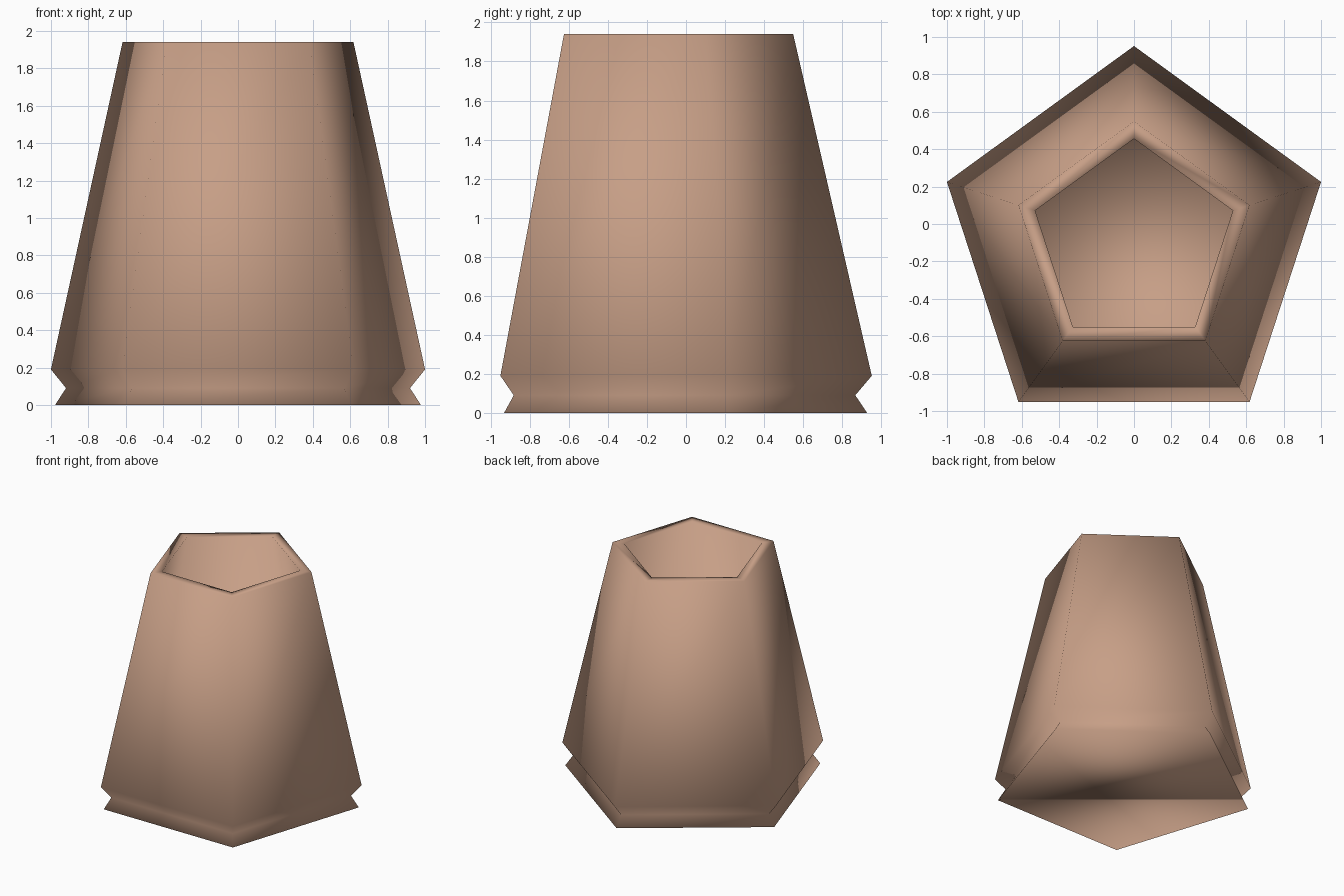
import bpy, bmesh, math

if "Cube" in bpy.data.objects:
    bpy.data.objects.remove(bpy.data.objects["Cube"])

# Clay colour
clay = bpy.data.materials.new("warm clay")
clay.diffuse_color = (0.57, 0.345, 0.24, 1)
clay.use_nodes = True
clay.node_tree.nodes["Principled BSDF"].inputs["Base Color"].default_value = clay.diffuse_color

SIDES = 5
CENTRE_Y = -0.10

# Closed cup profile (corner radius, height): foot, groove, shoulder, rim, inside floor
PROFILE = [(1.028, 0.0), (0.967, 0.09), (1.0515, 0.19), (0.649, 1.94),
           (0.556, 1.94), (0.94, 0.10)]

bm = bmesh.new()


def ring(radius, z):
    """Pentagon with one corner pointing to the back."""
    verts = []
    for i in range(SIDES):
        a = math.pi / 2 + i * math.tau / SIDES
        verts.append(bm.verts.new((radius * math.cos(a),
                                   CENTRE_Y + radius * math.sin(a), z)))
    return verts


# Walls between neighbouring rings
rings = [ring(r, z) for r, z in PROFILE]
for low, high in zip(rings, rings[1:]):
    for i in range(SIDES):
        j = (i + 1) % SIDES
        bm.faces.new((low[i], low[j], high[j], high[i]))

# Underside and inside floor
bm.faces.new(rings[0][::-1])
bm.faces.new(rings[-1])
bmesh.ops.recalc_face_normals(bm, faces=bm.faces[:])

# The whole pot is shaded smooth across its corners
for f in bm.faces:
    f.smooth = True

mesh = bpy.data.meshes.new("pentagonal_pot")
bm.to_mesh(mesh)
bm.free()
mesh.materials.append(clay)
pot = bpy.data.objects.new("pentagonal_pot", mesh)
bpy.context.collection.objects.link(pot)
